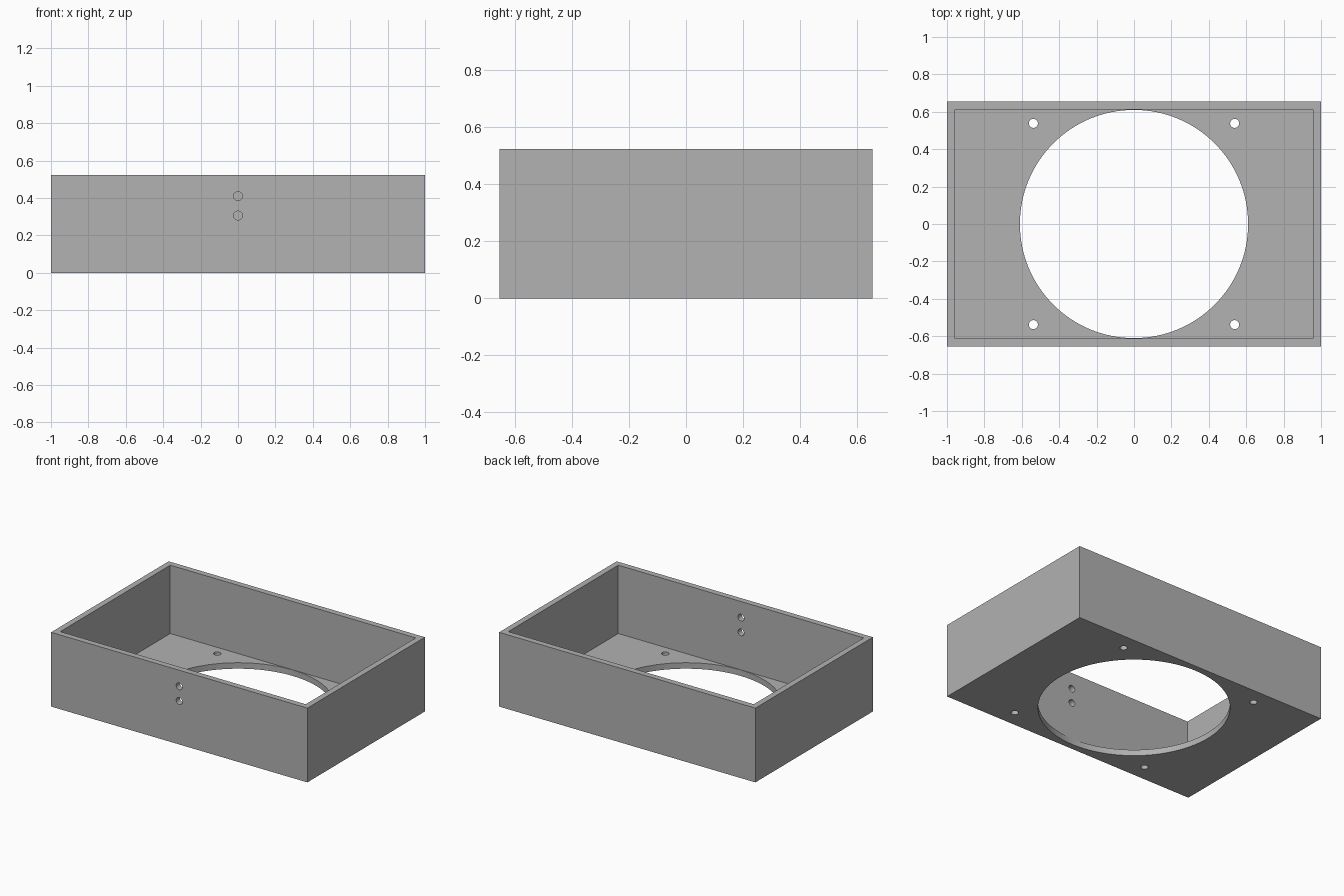
import bpy
import math

if "Cube" in bpy.data.objects:
    bpy.data.objects.remove(bpy.data.objects["Cube"])

W, D, H = 2.0, 1.31, 0.524     # outer size
WALL = 0.042                   # wall and floor thickness

grey = bpy.data.materials.new("plain grey")
grey.diffuse_color = (0.445, 0.445, 0.445, 1)
grey.use_nodes = True
grey.node_tree.nodes["Principled BSDF"].inputs["Base Color"].default_value = grey.diffuse_color


def box(name, size, centre):
    bpy.ops.mesh.primitive_cube_add(size=1, location=centre)
    ob = bpy.context.object
    ob.name = name
    ob.scale = size
    bpy.ops.object.transform_apply(location=True, rotation=False, scale=True)
    return ob


def rod(name, radius, depth, centre, sides, tilt=0):
    bpy.ops.mesh.primitive_cylinder_add(vertices=sides, radius=radius, depth=depth,
                                        location=centre, rotation=(tilt, 0, 0))
    ob = bpy.context.object
    ob.name = name
    return ob


def cut(target, cutter):
    mod = target.modifiers.new("cut", 'BOOLEAN')
    mod.operation = 'DIFFERENCE'
    mod.solver = 'EXACT'
    mod.object = cutter
    bpy.context.view_layer.objects.active = target
    bpy.ops.object.modifier_apply(modifier=mod.name)
    bpy.data.objects.remove(cutter, do_unlink=True)


# Open-topped enclosure
tray = box("enclosure", (W, D, H), (0, 0, H / 2))
tray.data.materials.append(grey)
cut(tray, box("cavity", (W - 2 * WALL, D - 2 * WALL, H), (0, 0, WALL + H / 2)))

# Large round opening in the floor
cut(tray, rod("floor_opening", 0.61, 0.3, (0, 0, 0), 128))

# Four screw holes around the opening
for x in (-0.538, 0.538):
    for y in (-0.538, 0.538):
        cut(tray, rod("screw_hole", 0.024, 0.3, (x, y, 0), 32))

# Two cable holes in the front wall
for z in (0.306, 0.410):
    cut(tray, rod("cable_hole", 0.024, 0.2, (0, -D / 2, z), 32, math.pi / 2))

# Smooth round rims, sharp box edges
bpy.ops.object.select_all(action='DESELECT')
tray.select_set(True)
bpy.context.view_layer.objects.active = tray
bpy.ops.object.shade_smooth_by_angle(angle=math.radians(30))
